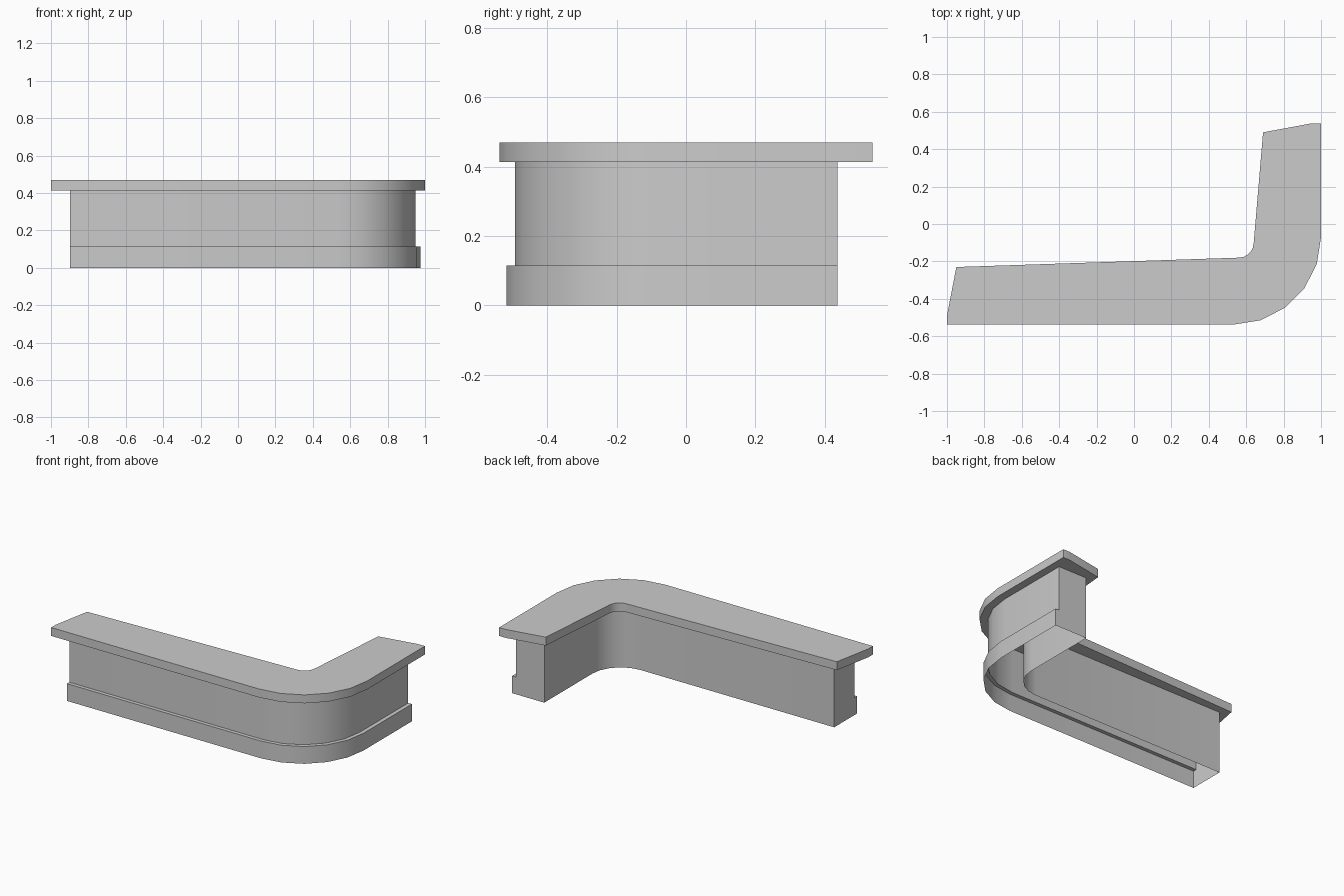
import bpy, bmesh
from math import sin, cos, radians

if "Cube" in bpy.data.objects:
    bpy.data.objects.remove(bpy.data.objects["Cube"])


def arc(cx, cy, rx, ry, a0, a1, n):
    pts = []
    for i in range(n + 1):
        a = radians(a0 + (a1 - a0) * i / n)
        pts.append((cx + rx * cos(a), cy + ry * sin(a)))
    return pts


def outline(left_end, outer_r, right_end, inner):
    """L-shaped plan: outer bend, right end, inner bend, left end."""
    return arc(0.53, -0.07, *outer_r, -90, 0, 5) + right_end + inner + left_end


def loft(name, levels, closed):
    """Skin a stack of (outline, z) levels, optionally capped."""
    bm = bmesh.new()
    rings = [[bm.verts.new((x, y, z)) for x, y in pts] for pts, z in levels]
    n = len(rings[0])
    for lo, hi in zip(rings, rings[1:]):
        for i in range(n):
            j = (i + 1) % n
            bm.faces.new((lo[i], lo[j], hi[j], hi[i]))
    if closed:
        bm.faces.new(rings[0][::-1])
        bm.faces.new(rings[-1])
    bmesh.ops.remove_doubles(bm, verts=bm.verts, dist=1e-5)
    bmesh.ops.dissolve_degenerate(bm, edges=bm.edges, dist=1e-5)
    bmesh.ops.recalc_face_normals(bm, faces=bm.faces)
    mesh = bpy.data.meshes.new(name)
    bm.to_mesh(mesh)
    bm.free()
    obj = bpy.data.objects.new(name, mesh)
    bpy.context.collection.objects.link(obj)
    bpy.ops.object.select_all(action='DESELECT')
    obj.select_set(True)
    bpy.context.view_layer.objects.active = obj
    bpy.ops.object.shade_smooth_by_angle(angle=radians(30))
    return obj


# Counter top: closed slab with angled ends and a slightly tapering inner edge
top = outline([(-0.95, -0.23), (-1.0, -0.49), (-1.0, -0.538)], (0.47, 0.468),
              [(1.0, 0.538), (0.95, 0.538), (0.69, 0.49)],
              arc(0.56, -0.10, 0.08, 0.08, -2, -88, 5))
loft("counter_top", [(top, 0.413), (top, 0.469)], True)

# Counter base: hollow, open below, with a kick board stepping out in front
back_bend = arc(0.53, -0.07, 0.208, 0.208, 0, -90, 5)
board = outline([(-0.897, -0.278), (-0.897, -0.518)], (0.445, 0.448),
                [(0.975, 0.437), (0.738, 0.437)], back_bend)
body = outline([(-0.897, -0.278), (-0.897, -0.493)], (0.418, 0.423),
               [(0.948, 0.437), (0.738, 0.437)], back_bend)
loft("counter_base", [(board, 0), (board, 0.115), (body, 0.115), (body, 0.413)], False)
